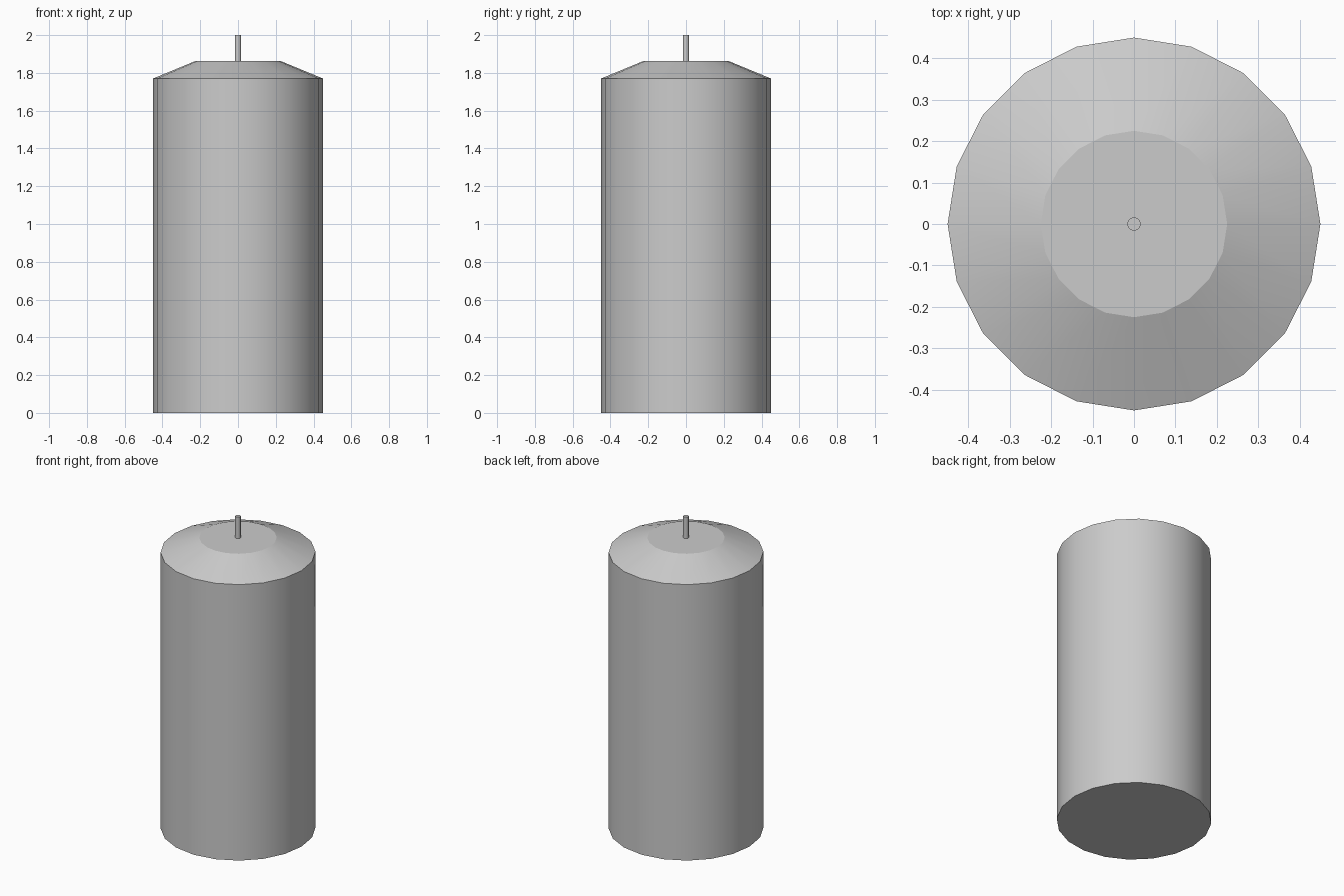
import bpy
import bmesh
import math

if "Cube" in bpy.data.objects:
    bpy.data.objects.remove(bpy.data.objects["Cube"])

SIDES = 20


def lathe(name, rings):
    """Closed solid made from stacked (radius, z) rings."""
    bm = bmesh.new()
    loops = []
    for r, z in rings:
        loops.append([bm.verts.new((r * math.cos(math.tau * i / SIDES),
                                    r * math.sin(math.tau * i / SIDES), z))
                      for i in range(SIDES)])
    for low, high in zip(loops, loops[1:]):
        for i in range(SIDES):
            j = (i + 1) % SIDES
            bm.faces.new((low[i], low[j], high[j], high[i]))
    bm.faces.new(loops[0][::-1])
    bm.faces.new(loops[-1])
    mesh = bpy.data.meshes.new(name)
    bm.to_mesh(mesh)
    bm.free()
    obj = bpy.data.objects.new(name, mesh)
    bpy.context.collection.objects.link(obj)
    # Smooth round the sides, crisp at the rims
    bpy.ops.object.select_all(action='DESELECT')
    obj.select_set(True)
    bpy.context.view_layer.objects.active = obj
    bpy.ops.object.shade_smooth_by_angle(angle=math.radians(20))
    return obj


# Wax body with a sloped shoulder and flat top
lathe("candle_body", [(0.45, 0.0), (0.45, 1.77), (0.225, 1.863)])

# Wick standing on the top
lathe("wick", [(0.016, 1.86), (0.016, 2.0)])
